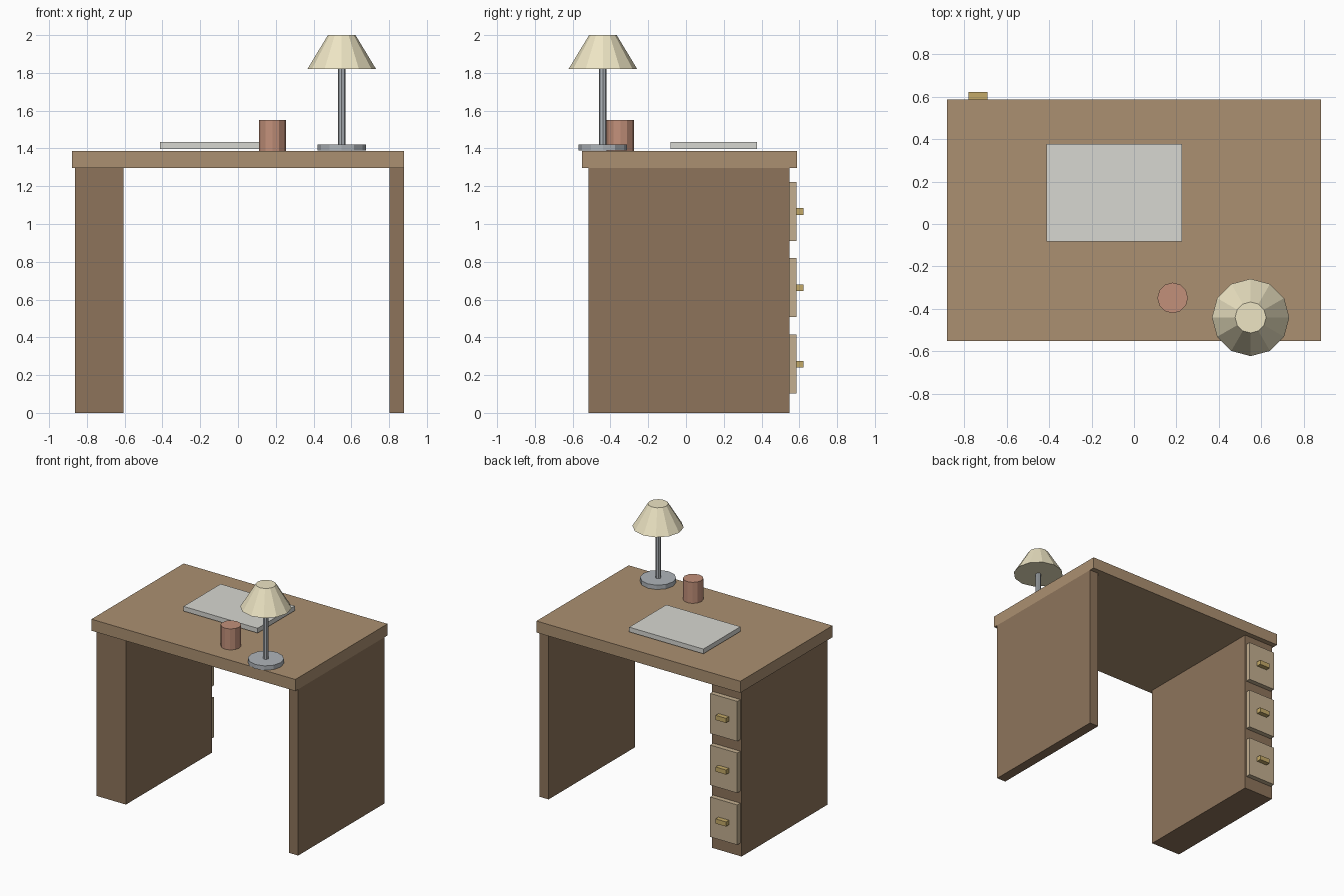
import bpy, bmesh
from mathutils import Matrix

if "Cube" in bpy.data.objects:
    bpy.data.objects.remove(bpy.data.objects["Cube"])


def material(name, rgb):
    m = bpy.data.materials.new(name)
    m.diffuse_color = (*rgb, 1)
    m.use_nodes = True
    m.node_tree.nodes["Principled BSDF"].inputs["Base Color"].default_value = m.diffuse_color
    return m


TOP_WOOD = material("top_wood", (0.41, 0.28, 0.165))
SIDE_WOOD = material("side_wood", (0.27, 0.175, 0.105))
DRAWER_WOOD = material("drawer_wood", (0.55, 0.43, 0.28))
BRASS = material("brass", (0.55, 0.40, 0.14))
METAL = material("metal", (0.43, 0.46, 0.49))
FABRIC = material("fabric", (0.85, 0.78, 0.55))
CLAY = material("clay", (0.54, 0.28, 0.195))
PAPER = material("paper", (0.68, 0.68, 0.64))


def finish(name, bm, mat):
    mesh = bpy.data.meshes.new(name)
    bm.to_mesh(mesh)
    bm.free()
    mesh.materials.append(mat)
    obj = bpy.data.objects.new(name, mesh)
    bpy.context.collection.objects.link(obj)
    return obj


def box(name, x, y, z, mat):
    """Box given by its (min, max) range on each axis."""
    bm = bmesh.new()
    size = [r[1] - r[0] for r in (x, y, z)]
    mid = [(r[0] + r[1]) / 2 for r in (x, y, z)]
    bmesh.ops.create_cube(bm, size=1, matrix=Matrix.Translation(mid) @ Matrix.Diagonal((*size, 1)))
    return finish(name, bm, mat)


def frustum(name, x, y, z, r_low, r_high, sides, mat):
    """Capped flat-sided cone or cylinder over the height range z."""
    bm = bmesh.new()
    bmesh.ops.create_cone(bm, cap_ends=True, segments=sides, radius1=r_low, radius2=r_high,
                          depth=z[1] - z[0], matrix=Matrix.Translation((x, y, sum(z) / 2)))
    return finish(name, bm, mat)


# Desk body
box("tabletop", (-0.88, 0.88), (-0.55, 0.587), (1.297, 1.387), TOP_WOOD)
box("drawer_pedestal", (-0.863, -0.607), (-0.515, 0.547), (0, 1.297), SIDE_WOOD)
box("side_panel", (0.803, 0.88), (-0.515, 0.547), (0, 1.297), SIDE_WOOD)

# Drawers with handles
for i, zc in enumerate((0.258, 0.663, 1.066)):
    box(f"drawer_front_{i + 1}", (-0.852, -0.618), (0.545, 0.585), (zc - 0.156, zc + 0.156), DRAWER_WOOD)
    box(f"drawer_handle_{i + 1}", (-0.78, -0.69), (0.583, 0.621), (zc - 0.018, zc + 0.018), BRASS)

# Desk items
box("desk_pad", (-0.413, 0.227), (-0.082, 0.376), (1.396, 1.433), PAPER)
frustum("cup", 0.182, -0.348, (1.387, 1.551), 0.072, 0.072, 12, CLAY)

# Lamp
LX, LY = 0.549, -0.44
frustum("lamp_base", LX, LY, (1.388, 1.422), 0.128, 0.128, 12, METAL)
frustum("lamp_pole", LX, LY, (1.42, 1.83), 0.02, 0.02, 8, METAL)
frustum("lamp_shade", LX, LY, (1.82, 2.0), 0.182, 0.073, 12, FABRIC)
